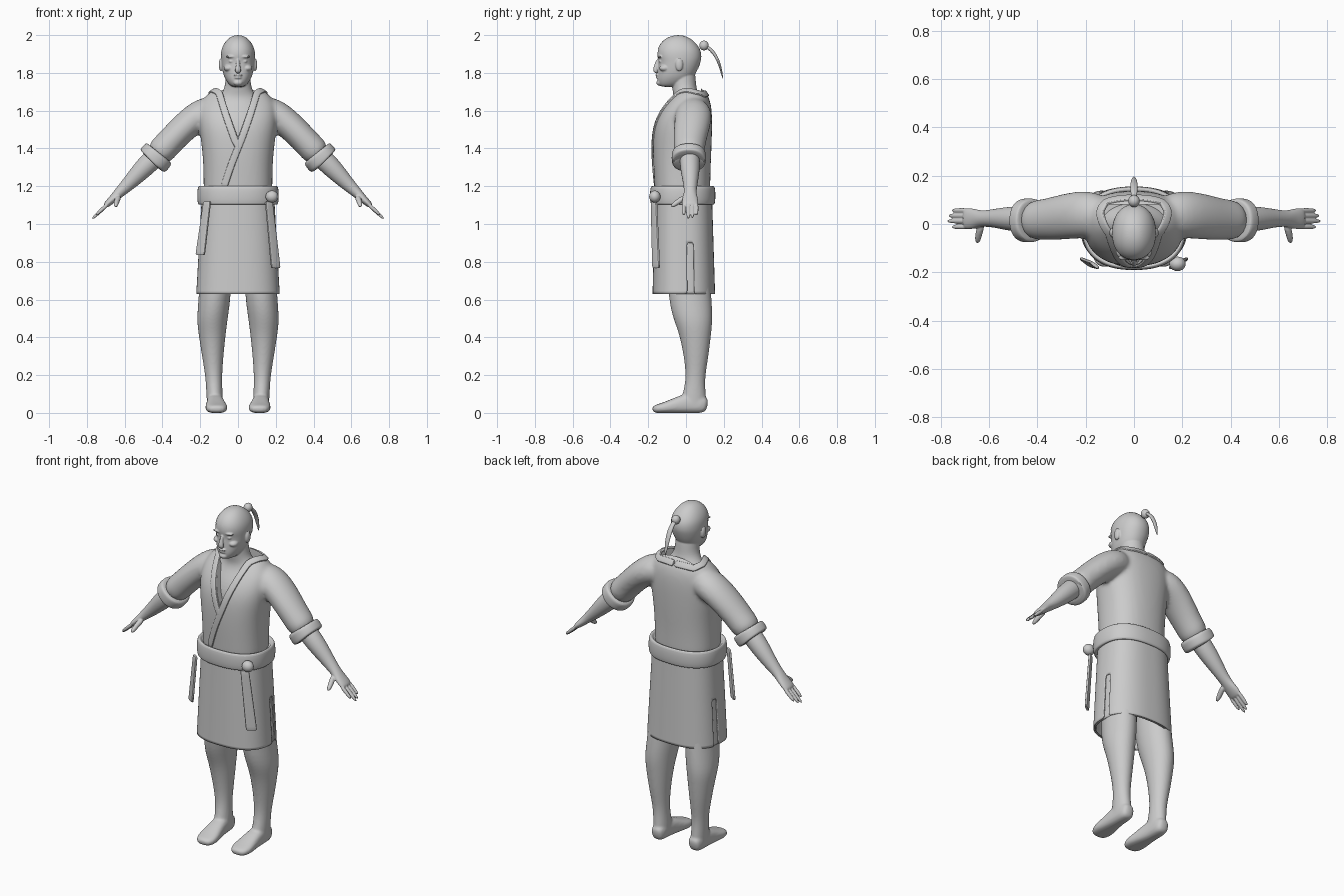
import bpy, bmesh, math
from mathutils import Vector
from mathutils.bvhtree import BVHTree

if "Cube" in bpy.data.objects:
    bpy.data.objects.remove(bpy.data.objects["Cube"], do_unlink=True)

GREY = (0.6, 0.6, 0.6, 1)
mat = bpy.data.materials.new("plain grey")
mat.use_nodes = True
mat.diffuse_color = GREY
mat.node_tree.nodes["Principled BSDF"].inputs["Base Color"].default_value = GREY
X, Y, Z = Vector((1, 0, 0)), Vector((0, 1, 0)), Vector((0, 0, 1))


def add(name, bm, subsurf=0, mirror=False):
    bmesh.ops.recalc_face_normals(bm, faces=bm.faces)
    me = bpy.data.meshes.new(name)
    bm.to_mesh(me)
    bm.free()
    me.materials.append(mat)
    ob = bpy.data.objects.new(name, me)
    bpy.context.collection.objects.link(ob)
    if subsurf:
        ob.modifiers.new("Subsurf", "SUBSURF").levels = subsurf
    if mirror:
        ob.modifiers.new("Mirror", "MIRROR").use_mirror_merge = False
    return ob


def loft(name, rings, n=20, p=2.0, caps=True, subsurf=2, mirror=False):
    """Skin through rings of (centre, u axis, v axis); p squares the section."""
    bm = bmesh.new()
    loops = []
    for c, u, v in rings:
        loop = []
        for i in range(n):
            a = math.tau * i / n
            k, s = math.cos(a), math.sin(a)
            k = math.copysign(abs(k) ** (2 / p), k)
            s = math.copysign(abs(s) ** (2 / p), s)
            loop.append(bm.verts.new(c + u * k + v * s))
        loops.append(loop)
    for a, b in zip(loops, loops[1:]):
        for i in range(n):
            j = (i + 1) % n
            bm.faces.new((a[i], a[j], b[j], b[i]))
    if caps:
        bm.faces.new(loops[0])
        bm.faces.new(loops[-1])
    return add(name, bm, subsurf, mirror)


def stack(name, rows, grow=0.0, **kw):
    """Upright loft from rows of (z, centre x, half width, front y, back y)."""
    return loft(name, [(Vector((cx, (f + b) / 2, z)), X * (rx + grow), Y * ((b - f) / 2 + grow))
                       for z, cx, rx, f, b in rows], **kw)


def tube(name, pts, side=Y, **kw):
    """Loft along a path of (x, y, z, radius across, radius along side)."""
    c = [Vector(q[:3]) for q in pts]
    rings = []
    for i, q in enumerate(pts):
        t = c[min(i + 1, len(c) - 1)] - c[max(i - 1, 0)]
        rings.append((c[i], t.cross(side).normalized() * q[3], side * q[4]))
    return loft(name, rings, **kw)


def blob(name, loc, size, mirror=False):
    bm = bmesh.new()
    bmesh.ops.create_uvsphere(bm, u_segments=20, v_segments=12, radius=1)
    for v in bm.verts:
        v.co = Vector(a * b + c for a, b, c in zip(v.co, size, loc))
    return add(name, bm, 0, mirror)


def bake(obs):
    bpy.ops.object.select_all(action="DESELECT")
    for o in obs:
        o.select_set(True)
    bpy.context.view_layer.objects.active = obs[0]
    bpy.ops.object.convert(target="MESH")


def fuse(name, obs, voxel, smooth=4, mirror=False):
    """Blend overlapping pieces into one sculpted skin."""
    bake(obs)
    if len(obs) > 1:
        bpy.ops.object.join()
    ob = bpy.context.view_layer.objects.active
    ob.name = name
    r = ob.modifiers.new("Remesh", "REMESH")
    r.mode, r.voxel_size = "VOXEL", voxel
    s = ob.modifiers.new("Smooth", "SMOOTH")
    s.factor, s.iterations = 0.5, smooth
    if mirror:
        ob.modifiers.new("Mirror", "MIRROR").use_mirror_merge = False
    bake([ob])
    return ob


def cut(target, outline, axis, start, depth):
    """Subtract a prism; outline points lie in the plane across axis."""
    bm = bmesh.new()
    pts = [Vector((a, start, b)) if axis == Y else Vector((a, b, start)) for a, b in outline]
    f = bm.faces.new([bm.verts.new(q) for q in pts])
    new = bmesh.ops.extrude_face_region(bm, geom=[f])["geom"]
    bmesh.ops.translate(bm, vec=axis * depth, verts=[g for g in new if isinstance(g, bmesh.types.BMVert)])
    cutter = add("cutter", bm)
    cutter.hide_render = True
    m = target.modifiers.new("Cut", "BOOLEAN")
    m.operation, m.object, m.solver = "DIFFERENCE", cutter, "EXACT"
    bake([target])
    bpy.data.objects.remove(cutter, do_unlink=True)


# Robe: torso and sleeves in one skin
torso = stack("torso", [(1.12, 0, .185, -.165, .13), (1.2, 0, .184, -.168, .13), (1.3, 0, .185, -.174, .132),
                        (1.4, 0, .192, -.178, .137), (1.5, 0, .207, -.174, .14), (1.57, 0, .212, -.152, .14),
                        (1.63, 0, .205, -.115, .135), (1.68, 0, .175, -.07, .12), (1.715, 0, .125, -.04, .09),
                        (1.735, 0, .08, -.02, .05)], p=2.4)
sleeve = tube("sleeve", [(.1, .035, 1.61, .075, .08), (.19, .04, 1.585, .085, .1), (.26, .035, 1.535, .078, .098),
                         (.32, .025, 1.478, .075, .093), (.375, .018, 1.42, .074, .085),
                         (.44, .015, 1.35, .078, .082)], mirror=True)
robe = fuse("robe", [torso, sleeve], .011, 8)
tree = BVHTree.FromObject(robe, bpy.context.evaluated_depsgraph_get())
cut(robe, [(0, 1.46), (.09, 1.71), (.09, 1.8), (-.09, 1.8), (-.09, 1.71)], Y, -.4, .42)
cut(robe, [(.08, -.06), (.14, .06), (.1, .08), (-.1, .08), (-.14, .06), (-.08, -.06)], Z, 1.64, .2)


# Collar bands laid on the robe
def band(name, pts, width=.019, thick=.009, steps=5):
    path = []
    for a, b in zip(pts, pts[1:]):
        path += [Vector(a).lerp(Vector(b), i / steps) for i in range(steps)]
    hits = [tree.find_nearest(q)[:2] for q in path + [Vector(pts[-1])]]
    rings = []
    for i, (c, nrm) in enumerate(hits):
        t = hits[min(i + 1, len(hits) - 1)][0] - hits[max(i - 1, 0)][0]
        rings.append((c, t.cross(nrm).normalized() * width, nrm * thick))
    return loft(name, rings, n=12, p=3.5, subsurf=1)


half = [(.02, -.2, 1.45), (.065, -.14, 1.58), (.102, -.05, 1.7), (.15, .05, 1.71), (.12, .1, 1.69), (0, .11, 1.69)]
band("left_collar", [(-.085, -.2, 1.19), (-.035, -.2, 1.32)] + half)
band("right_collar", [(.005, -.2, 1.405)] + [(-x, y, z) for x, y, z in half][:1] + [(-x, y, z) for x, y, z in half[1:]])

# Rolled cuffs with an open end
tube("cuffs", [(.415, .015, 1.377, .07, .075), (.418, .015, 1.373, .088, .09), (.43, .015, 1.36, .091, .092),
               (.448, .015, 1.338, .091, .092), (.458, .015, 1.327, .086, .088), (.456, .015, 1.33, .072, .074),
               (.435, .015, 1.353, .066, .068)], p=2.2, mirror=True)

# Forearms and hands
arm = [tube("arm", [(.39, .02, 1.405, .05, .05), (.46, .02, 1.335, .057, .055), (.52, .022, 1.275, .05, .05),
                    (.58, .024, 1.212, .038, .038), (.63, .022, 1.165, .028, .032), (.66, .022, 1.135, .022, .042),
                    (.69, .022, 1.108, .018, .045), (.705, .022, 1.093, .012, .04)]),
       tube("thumb", [(.63, 0, 1.145, .016, .016), (.643, -.04, 1.12, .015, .015), (.648, -.08, 1.09, .011, .011)], side=X)]
for y, reach in ((-.012, .055), (.012, .075), (.034, .07), (.056, .055)):
    arm.append(tube("finger", [(.685, y, 1.11, .011, .011), (.7 + reach * .4, y, 1.1 - reach * .45, .011, .011),
                               (.7 + reach, y, 1.1 - reach, .008, .008)], n=10))
fuse("forearms", arm, .004, 3, mirror=True)

# Legs and bare feet
leg = stack("leg", [(.95, .11, .085, -.1, .11), (.63, .12, .086, -.1, .135), (.5, .137, .083, -.07, .143),
                    (.42, .137, .073, -.036, .134), (.3, .134, .057, -.012, .12), (.2, .129, .045, 0, .102),
                    (.13, .126, .043, -.01, .102), (.06, .122, .044, -.03, .11), (.01, .122, .04, -.03, .105)])
foot = tube("foot", [(.122, .115, .04, .03, .025), (.122, .09, .045, .047, .042), (.122, .02, .055, .057, .043),
                     (.117, -.06, .038, .04, .052), (.114, -.12, .026, .028, .062), (.113, -.16, .021, .022, .05),
                     (.113, -.178, .018, .014, .03)], side=X, p=2.6)
legs = fuse("legs", [leg, foot], .007, 4, mirror=True)
for v in legs.data.vertices:
    v.co.z = max(v.co.z, 0)

# Skirt with side slits over a lining
skirt_rows = [(1.14 - .51 * t, 0, .192 + .029 * t, -.166 - .011 * t, .138 + .016 * t)
              for t in [i / 17 for i in range(18)]]
skirt = stack("skirt", skirt_rows, n=96, p=2.5, caps=False, subsurf=0)
bm = bmesh.new()
bm.from_mesh(skirt.data)
slit = [f for f in bm.faces if abs(f.calc_center_median().x) > .15
        and 0 < f.calc_center_median().y < .04 and f.calc_center_median().z < .9]
bmesh.ops.delete(bm, geom=slit, context="FACES")
bm.to_mesh(skirt.data)
bm.free()
lining = stack("skirt_lining", skirt_rows, grow=-.009, n=64, p=2.5, caps=False, subsurf=0)
for ob in (skirt, lining):
    ob.modifiers.new("Subsurf", "SUBSURF").levels = 1
    ob.modifiers.new("Solidify", "SOLIDIFY").thickness = .006

# Belt, knot and hanging sash ends
stack("belt", [(z, 0, .2 + g, -.175 - g, .14 + g) for z, g in
               ((1.115, -.015), (1.1, .004), (1.106, .014), (1.15, .017), (1.195, .014),
                (1.203, .005), (1.195, -.008), (1.17, -.014))], n=40, p=2.4)
blob("belt_knot", (.18, -.165, 1.145), (.034, .03, .032))
for name, s, top, foot_x, low in (("left_sash_end", 1, .163, .2, .765), ("right_sash_end", -1, .163, .2, .835)):
    across = Vector((.8, .6 * s * s, 0)) if s > 0 else Vector((.8, -.6, 0))
    out = across.cross(Z)
    rings = []
    for t in (0, .03, .35, .7, .97, 1):
        c = Vector((s * (top + (foot_x - top) * t), -.17 + .012 * t, 1.12 + (low - 1.12) * t))
        rings.append((c, across * (.024 + .007 * t), out * .008))
    loft(name, rings, n=12, p=4, subsurf=1)

# Head, neck and upper chest
head_rows = [(1.725, 0, .03, -.135, -.05), (1.74, 0, .05, -.148, 0), (1.765, 0, .067, -.153, .03),
             (1.79, 0, .078, -.151, .05), (1.825, 0, .086, -.149, .066), (1.862, 0, .09, -.146, .078),
             (1.885, 0, .091, -.154, .082), (1.92, 0, .089, -.152, .078), (1.955, 0, .074, -.137, .055),
             (1.985, 0, .048, -.105, .02), (2.0, 0, .018, -.06, -.02)]
head = stack("skull", head_rows, p=2.15)
neck = stack("neck", [(1.4, 0, .15, -.14, .1), (1.5, 0, .16, -.14, .1), (1.58, 0, .16, -.115, .1),
                      (1.64, 0, .14, -.075, .09), (1.68, 0, .095, -.065, .07), (1.72, 0, .07, -.075, .055),
                      (1.78, 0, .066, -.08, .052), (1.84, 0, .06, -.07, .04)])
nose = tube("nose", [(0, -.146, 1.875, .01, .008), (0, -.157, 1.84, .011, .01), (0, -.165, 1.812, .013, .018),
                     (0, -.155, 1.8, .008, .014)], side=X)
face = [head, neck, nose,
        blob("brow", (.036, -.139, 1.886), (.03, .012, .007), True),
        blob("eye", (.035, -.134, 1.861), (.014, .01, .007), True),
        blob("cheek", (.05, -.112, 1.825), (.026, .03, .018), True),
        blob("ear", (.09, -.036, 1.843), (.012, .02, .034), True),
        blob("upper_lip", (0, -.151, 1.789), (.024, .011, .006)),
        blob("lower_lip", (0, -.149, 1.775), (.02, .011, .006)),
        blob("chin", (0, -.14, 1.748), (.025, .017, .016))]
fuse("head", face, .004, 3)

# Hair cap trimmed along the hairline, topknot and tail
hair = stack("hair_cap", head_rows, grow=.002, p=2.15)
bake([hair])
bm = bmesh.new()
bm.from_mesh(hair.data)
bmesh.ops.bisect_plane(bm, geom=bm.verts[:] + bm.edges[:] + bm.faces[:], plane_co=(0, -.04, 1.875),
                       plane_no=(0, .5, 1), clear_inner=True)
bm.to_mesh(hair.data)
bm.free()
blob("topknot", (0, .095, 1.945), (.024, .025, .026))
tube("hair_tail", [(0, .09, 1.945, .008, .01), (0, .125, 1.932, .01, .014), (0, .16, 1.89, .009, .016),
                   (0, .183, 1.83, .007, .013), (0, .196, 1.765, .002, .003)], side=X, n=12)

# Smooth shading
bpy.ops.object.select_all(action="DESELECT")
for ob in bpy.context.scene.objects:
    if ob.type == "MESH":
        ob.select_set(True)
        bpy.context.view_layer.objects.active = ob
bpy.ops.object.shade_smooth_by_angle(angle=math.radians(40))
